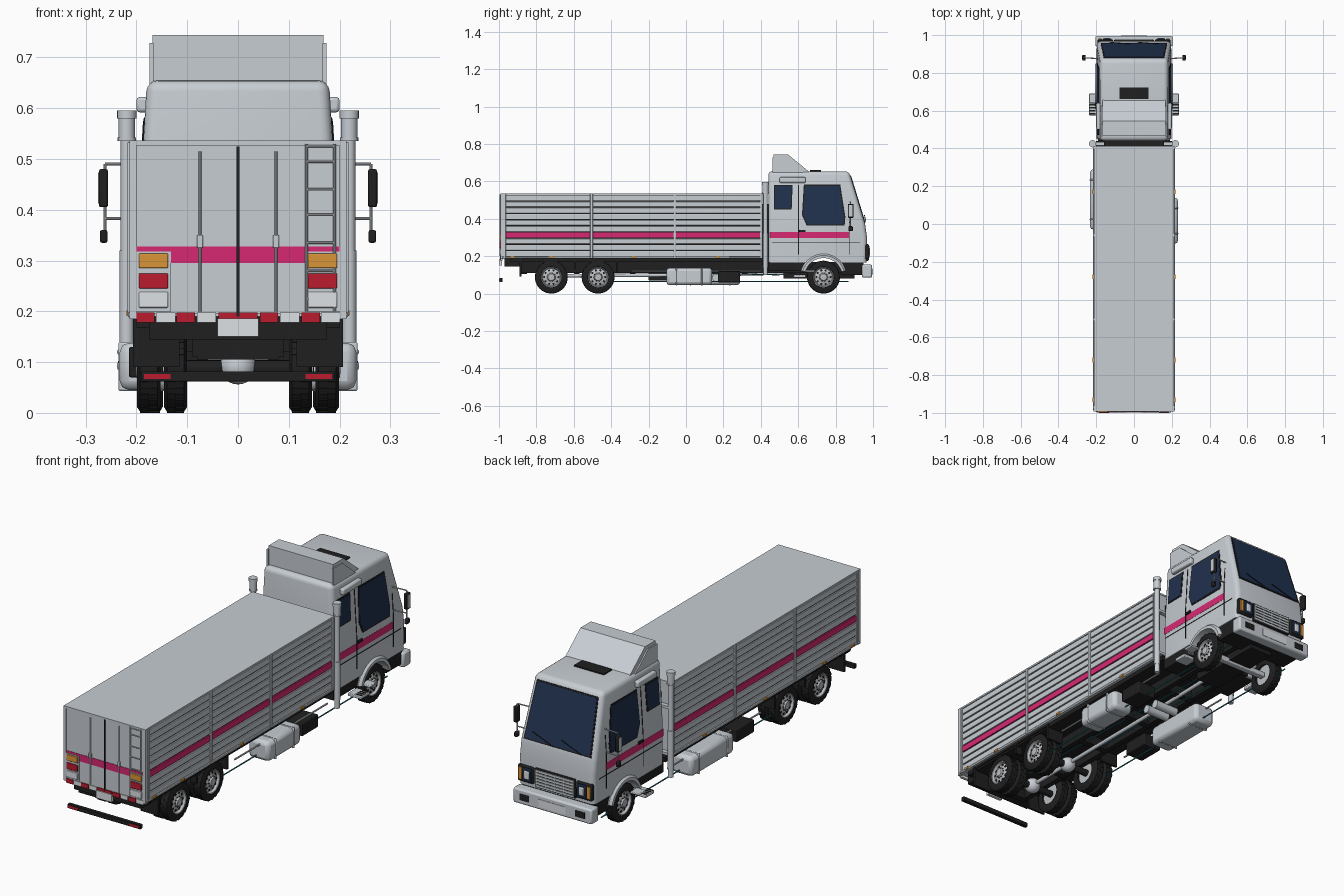
import bpy, bmesh, math
from mathutils import Vector

if "Cube" in bpy.data.objects:
    bpy.data.objects.remove(bpy.data.objects["Cube"])

MATS = {}
for n, c in dict(body_grey=(.57, .61, .65), black=(.014, .014, .014), pink=(.68, .022, .17),
                 glass_blue=(.014, .03, .075), orange=(.7, .3, .04), red=(.5, .012, .03),
                 lens_white=(.72, .75, .78), teal=(.015, .17, .22), rim_grey=(.5, .52, .54)).items():
    MATS[n] = bpy.data.materials.new(n)
    MATS[n].diffuse_color = (*c, 1)


def new(name, bm, mat, mirror=False, bevel=0):
    """Turn a bmesh in world coordinates into a named object."""
    bmesh.ops.recalc_face_normals(bm, faces=bm.faces)
    me = bpy.data.meshes.new(name)
    bm.to_mesh(me)
    bm.free()
    ob = bpy.data.objects.new(name, me)
    bpy.context.collection.objects.link(ob)
    me.materials.append(MATS[mat])
    if bevel:
        m = ob.modifiers.new("bevel", 'BEVEL')
        m.width, m.segments, m.limit_method = bevel, 2, 'ANGLE'
    if mirror:
        ob.modifiers.new("mirror", 'MIRROR').use_mirror_merge = False
    return ob


def boxes(name, lst, mat, mirror=False, bevel=0):
    bm = bmesh.new()
    for x0, x1, y0, y1, z0, z1 in lst:
        for v in bmesh.ops.create_cube(bm, size=1)['verts']:
            v.co = ((x0 + x1) / 2 + v.co.x * (x1 - x0), (y0 + y1) / 2 + v.co.y * (y1 - y0),
                    (z0 + z1) / 2 + v.co.z * (z1 - z0))
    return new(name, bm, mat, mirror, bevel)


def tubes(name, lst, mat, mirror=False, seg=16):
    bm = bmesh.new()
    for p0, p1, r in lst:
        p0, p1 = Vector(p0), Vector(p1)
        d = p1 - p0
        vs = bmesh.ops.create_cone(bm, cap_ends=True, segments=seg, radius1=r, radius2=r, depth=d.length)['verts']
        q = d.to_track_quat('Z', 'Y')
        for v in vs:
            v.co = q @ v.co + (p0 + p1) / 2
    return new(name, bm, mat, mirror)


def plate(name, pts, push, mat, mirror=False):
    """Flat polygon thickened along the push vector."""
    bm = bmesh.new()
    f = bm.faces.new([bm.verts.new(p) for p in pts])
    ex = bmesh.ops.extrude_face_region(bm, geom=[f])['geom']
    for v in ex:
        if isinstance(v, bmesh.types.BMVert):
            v.co += Vector(push)
    return new(name, bm, mat, mirror)


def lathe(bm, prof, cy, cz, seg=40):
    rings = [[bm.verts.new((x, cy + r * math.cos(2 * math.pi * i / seg), cz + r * math.sin(2 * math.pi * i / seg)))
              for i in range(seg)] for x, r in prof]
    return [[bm.faces.new((a[i], a[(i + 1) % seg], b[(i + 1) % seg], b[i])) for i in range(seg)]
            for a, b in zip(rings, rings[1:])]


# ---- cargo box: dark core sides behind grey slats
core = boxes("cargo_box", [(-.207, .207, -.985, .41, .19, .53)], "body_grey")
core.data.materials.append(MATS["black"])
for p in core.data.polygons:
    p.material_index = int(abs(p.normal.x) > .9)
boxes("cargo_lid", [(-.213, .213, -.988, .412, .528, .536)], "body_grey")
slats = [(.2, .213, -.98, .408, .2 + .033 * i, .2 + .033 * i + .028) for i in range(10)]
stripe = slats.pop(3)
boxes("side_slats", slats, "body_grey", True, .002)
boxes("side_stripe", [stripe], "pink", True)
boxes("side_posts", [(.2, .218, y - .007, y + .007, .19, .533) for y in (-.97, -.505, -.06, .402)]
      + [(.2, .216, -.985, .41, .188, .198)], "body_grey", True, .002)
boxes("side_markers", [(.21, .2195, y - .012, y + .012, .192, .202) for y in (-.93, -.72, -.28, .17)], "orange", True)

# ---- rear doors, lock rods, ladder
boxes("rear_doors", [(-.2, .2, -.989, -.98, .195, .53)], "body_grey")
boxes("rear_frame", [(.2, .214, -.993, -.975, .185, .536)], "body_grey", True)
boxes("rear_frame_top", [(-.205, .205, -.993, -.98, .527, .536)], "body_grey")
boxes("rear_stripe", [(-.2, .2, -.991, -.985, .295, .328)], "pink")
boxes("door_seam", [(-.003, .003, -.994, -.985, .19, .525)], "black")
tubes("lock_rods", [((.075, -.992, .2), (.075, -.992, .515), .003)], "body_grey", True, 8)
boxes("lock_handles", [(.069, .081, -.996, -.985, .325, .35)], "body_grey", True, .002)
tubes("ladder", [((x, -.995, .2), (x, -.995, .53), .003) for x in (.135, .19)]
      + [((.135, -.995, z), (.19, -.995, z), .0025) for z in (.225, .28, .335, .39, .44, .495, .525)],
      "body_grey", seg=8)

# ---- tail lights and reflective strip
boxes("tail_light_frame", [(.132, .2, -.993, -.985, .2, .318)], "body_grey", True)
for n, z0, z1, m in (("indicator", .285, .314, "orange"), ("brake_light", .245, .275, "red"),
                     ("reverse_light", .207, .238, "lens_white")):
    boxes(n, [(.138, .195, -.998, -.99, z0, z1)], m, True, .002)
boxes("strip_red", [(x, x + .036, -.994, -.98, .178, .198) for x in (-.2, -.121, .043, .125)]
      + [(-.038, .038, -.994, -.98, .185, .198)], "red")
boxes("strip_white", [(x, x + .038, -.993, -.98, .178, .198) for x in (-.161, -.081, .083, .163)], "lens_white")
boxes("number_plate", [(-.04, .04, -.998, -.985, .15, .186)], "lens_white")
boxes("rear_bumper", [(-.19, .19, -.998, -.98, .062, .082)], "black", bevel=.002)
boxes("rear_bumper_light", [(.133, .185, -1, -.99, .067, .077)], "red", True)

# ---- chassis and underbody
boxes("chassis_rails", [(.065, .09, -.88, .94, .11, .17)], "black", True)
boxes("cross_members", [(-.08, .08, y, y + .03, .105, .15) for y in (-.88, -.6, -.3, 0, .3, .55, .9)], "black")
boxes("subframe", [(-.2, .2, -.94, .44, .168, .191), (-.175, .175, -.97, -.88, .145, .19),
                   (-.16, .16, .41, .45, .15, .48), (-.19, .19, .44, .64, .12, .17),
                   (-.19, .19, .83, .95, .1, .17), (-.06, .06, .52, .9, .08, .16)], "black")
boxes("mudguards", [(.115, .207, -.89, -.88, .09, .19), (.1, .205, -.88, -.36, .177, .19),
                    (.115, .205, -.375, -.365, .11, .19), (.17, .205, -.6, -.59, .13, .19)], "black", True)
axles = [-.72, -.47]
tubes("rear_axles", [((-.15, y, .088), (.15, y, .088), .016) for y in axles], "black")
bm = bmesh.new()
for y in axles:
    vs = bmesh.ops.create_uvsphere(bm, u_segments=20, v_segments=12, radius=.036)['verts']
    bmesh.ops.translate(bm, verts=vs, vec=(0, y, .092))
new("differentials", bm, "body_grey")
tubes("drive_shaft", [((0, -.72, .095), (0, .1, .1), .009), ((0, .1, .1), (0, .55, .11), .009)], "body_grey")
tubes("air_tanks", [((-.06, y, .085), (.06, y, .085), .02) for y in (.16, .22)], "body_grey")
boxes("front_axle", [(-.15, .15, .72, .75, .07, .095)], "body_grey", bevel=.004)
tubes("brake_lines", [((.168, -.5, .065), (.168, .87, .065), .003), ((.04, -.7, .13), (.04, .5, .1), .003)],
      "teal", True, 8)
tubes("side_rail", [((.185, -.29, .12), (.185, .4, .12), .004)], "body_grey", True, 8)
for n, s, y0, y1 in (("fuel_tank_right", 1, -.105, .14), ("fuel_tank_left", -1, -.03, .29)):
    a, b = sorted((s * .125, s * .233))
    boxes(n, [(a, b, y0, y1, .045, .138)], "body_grey", bevel=.018)
    a, b = sorted((s * .13, s * .2355))
    boxes(n + "_straps", [(a, b, y, y + .008, .043, .14) for y in (y0 + .05, y1 - .06)], "body_grey", bevel=.017)
boxes("battery_box", [(.12, .215, .17, .29, .06, .12)], "black", bevel=.004)
boxes("air_filter", [(-.215, -.12, -.2, -.07, .07, .13)], "black", bevel=.004)

# ---- wheels: tyres with staggered lugs, dished rims, dark holes
R = .088


def wheel(name, cy, pairs):
    for x0, x1 in pairs:
        xm = (x0 + x1) / 2
        bm = bmesh.new()
        f = lathe(bm, [(x1 - .01, .05), (x1, .056), (x1, .076), (x1 - .006, .0855), (xm, .0855),
                       (x0 + .006, .0855), (x0, .076), (x0, .05)], cy, R)
        lugs = f[3][0::2] + f[4][1::2]
        ex = bmesh.ops.extrude_discrete_faces(bm, faces=lugs)['faces']
        for v in {v for g in ex for v in g.verts}:
            v.co.y, v.co.z = cy + (v.co.y - cy) * 1.029, R + (v.co.z - R) * 1.029
        new(name + "_tyre", bm, "black", True)
        bm = bmesh.new()
        lathe(bm, [(x0 + .01, .0), (x0 + .01, .052), (x1 - .001, .057), (x1 - .003, .052), (x1 - .014, .047),
                   (x1 - .008, .028), (x1 - .006, .022), (x1 + .002, .018), (x1 + .003, .0001)], cy, R)
        new(name + "_rim", bm, "rim_grey", True)
    hs = [(cy + .038 * math.cos(a), R + .038 * math.sin(a)) for a in [math.tau * i / 10 for i in range(10)]]
    tubes(name + "_holes", [((x1 - .02, y, z), (x1 - .0095, y, z), .006) for y, z in hs], "black", True, 10)
    hs = [(cy + .024 * math.cos(a), R + .024 * math.sin(a)) for a in [math.tau * i / 10 for i in range(10)]]
    tubes(name + "_nuts", [((x1 - .01, y, z), (x1 - .003, y, z), .0025) for y, z in hs], "black", True, 6)


for i, y in enumerate(axles):
    wheel(f"rear_wheel_{i + 1}", y, [(.1, .146), (.153, .199)])
wheel("front_wheel", .735, [(.148, .195)])

# ---- cab shell: side profile extruded, upper half leaning inward


def w(z):
    return .197 - max(0, z - .36) * .06


arc = [math.radians(139.3 - 98.6 * i / 10) for i in range(11)]
prof = [(.44, .165)] + [(.735 + .115 * math.cos(a), .09 + .115 * math.sin(a)) for a in arc] + \
       [(.965, .165), (.968, .3), (.957, .375), (.872, .653), (.44, .655)]
bm = bmesh.new()
f = bm.faces.new([bm.verts.new((-.197, y, z)) for y, z in prof])
for g in bmesh.ops.extrude_face_region(bm, geom=[f])['geom']:
    if isinstance(g, bmesh.types.BMVert):
        g.co.x = .197
bmesh.ops.bisect_plane(bm, geom=bm.verts[:] + bm.edges[:] + bm.faces[:], plane_co=(0, 0, .36), plane_no=(0, 0, 1))
for v in bm.verts:
    v.co.x = math.copysign(w(v.co.z), v.co.x)
bmesh.ops.recalc_face_normals(bm, faces=bm.faces)
es = [e for e in bm.edges if max(v.co.z for v in e.verts) > .25 and e.calc_face_angle(0) > .5]
bmesh.ops.bevel(bm, geom=es, offset=.022, segments=4, profile=.5, affect='EDGES')
new("cab", bm, "body_grey")


def side(name, pts, mat, t=.002):
    plate(name, [(w(z) - .001, y, z) for y, z in pts], (t + .001, 0, 0), mat, True)


def strip(name, y0, y1, z0, z1, mat, t=.001):
    side(name, [(y0, z0), (y1, z0), (y1, z1), (y0, z1)], mat, t)


# side windows with dark seals, seams, stripe
side("door_window_seal", [(.62, .42), (.645, .363), (.848, .363), (.852, .41), (.825, .582), (.63, .582)], "black", .0015)
side("door_window", [(.626, .422), (.65, .37), (.842, .37), (.845, .41), (.82, .575), (.636, .575)], "glass_blue", .003)
side("rear_side_window_seal", [(.47, .45), (.565, .45), (.57, .58), (.47, .58)], "black", .0015)
side("rear_side_window", [(.475, .456), (.56, .456), (.564, .574), (.475, .574)], "glass_blue", .003)
strip("cab_stripe", .45, .875, .296, .33, "pink")
strip("door_seam_rear", .6, .603, .21, .36, "black", .002)
strip("door_seam_rear_upper", .6, .603, .36, .58, "black", .002)
strip("door_seam_front", .872, .875, .21, .36, "black", .002)
strip("door_seam_front_upper", .872, .875, .36, .46, "black", .002)
strip("side_crease", .46, .93, .273, .276, "black", .002)
boxes("door_handle", [(.19, .205, .605, .64, .328, .34)], "black", True, .002)
boxes("roof_side_vents", [(.175, .2, .5, .64, .592, .622)], "body_grey", True, .006)

# wheel arch lip
bm = bmesh.new()
q = [[bm.verts.new((x, .735 + r * math.cos(a), .09 + r * math.sin(a))) for x, r in
      ((.14, .1), (.207, .1), (.207, .114), (.195, .124), (.14, .124))]
     for a in [math.radians(15 + 150 * i / 20) for i in range(21)]]
for a, b in zip(q, q[1:]):
    for i in range(5):
        bm.faces.new((a[i], a[(i + 1) % 5], b[(i + 1) % 5], b[i]))
for e in (q[0], q[-1]):
    bm.faces.new(e)
new("wheel_arch", bm, "body_grey", True)
boxes("cab_steps", [(.17, .238, .575, .64, .085, .1), (.19, .238, .64, .69, .115, .125)], "body_grey", True, .003)
boxes("step_treads", [(.205, .236, y, y + .008, .099, .102) for y in (.58, .596, .612, .628)], "black", True)

# windscreen
for n, o, t, m in (("windscreen_seal", 0, .002, "black"), ("windscreen", .006, .0035, "glass_blue")):
    pts = [(-.176 + o, .956, .378 + o), (.176 - o, .956, .378 + o), (.16 - o, .8785, .632 - o), (-.16 + o, .8785, .632 - o)]
    pts = [(x, .957 - (z - .375) * .3058 - .001, z) for x, y, z in pts]
    plate(n, pts, (0, t + .001, t * .3), m)
tubes("wipers", [((x, .962, .382), (x + .11, .954, .42), .002) for x in (-.13, .02)], "black", seg=6)

# grille, headlights, front bumper
boxes("grille_surround", [(-.105, .105, .955, .975, .175, .265)], "black", bevel=.003)
boxes("grille_bars", [(-.1, .1, .96, .979, z, z + .009) for z in (.18, .194, .208, .222, .236, .25)]
      + [(x, x + .005, .96, .978, .18, .258) for x in (-.1, -.05, -.0025, .045, .095)], "body_grey")
boxes("headlight_frame", [(.112, .192, .945, .978, .185, .262)], "black", True, .005)
boxes("headlight", [(.12, .165, .96, .982, .193, .254)], "glass_blue", True, .003)
boxes("headlight_lens", [(.13, .156, .96, .985, .203, .243)], "lens_white", True, .004)
boxes("front_indicator", [(.17, .188, .96, .981, .195, .252)], "orange", True, .002)
boxes("front_bumper", [(-.205, .205, .94, .995, .085, .155)], "body_grey", bevel=.008)
boxes("bumper_trim", [(-.07, .07, .98, .997, .1, .135)], "lens_white")
boxes("fog_lights", [(.12, .17, .98, .9965, .105, .135)], "black", True)

# roof fairing and vent
fair = [(.468, .645), (.468, .744), (.545, .744), (.66, .65), (.66, .645)]
plate("roof_fairing", [(-.168, y, z) for y, z in fair], (.336, 0, 0), "body_grey")
plate("fairing_side", [(.166, y, z) for y, z in [(.462, .645), (.462, .728), (.53, .728), (.63, .645)]],
      (.008, 0, 0), "body_grey", True)
boxes("roof_vent", [(-.078, .078, .662, .722, .65, .66)], "black")

# exhaust stacks
tubes("exhaust_stack", [((.219, .425, .1), (.219, .425, .54), .012), ((.219, .425, .14), (.219, .425, .32), .014),
                        ((.219, .425, .535), (.219, .425, .58), .016), ((.219, .425, .58), (.219, .425, .596), .019),
                        ((.219, .425, .535), (.219, .425, .542), .018)], "body_grey", True, 20)
boxes("stack_brackets", [(.16, .225, .415, .435, z, z + .012) for z in (.2, .42)], "body_grey", True)

# mirrors
boxes("mirrors", [(.256, .274, .866, .895, .405, .48), (.257, .272, .868, .892, .335, .36)], "black", True, .004)
boxes("mirror_covers", [(.27, .2755, .87, .891, .412, .473)], "body_grey", True)
tubes("mirror_arms", [((.18, .875, z), (.262, .88, z), .003) for z in (.49, .383)]
      + [((.262, .88, .35), (.262, .88, .49), .003)], "body_grey", True, 8)

# ---- smooth shading with sharp edges kept
bpy.ops.object.select_all(action='SELECT')
bpy.context.view_layer.objects.active = core
bpy.ops.object.shade_smooth_by_angle(angle=math.radians(35))

for m in bpy.data.materials:
    if m.users and not m.is_grease_pencil:
        m.use_nodes = True
        m.node_tree.nodes["Principled BSDF"].inputs["Base Color"].default_value = m.diffuse_color
